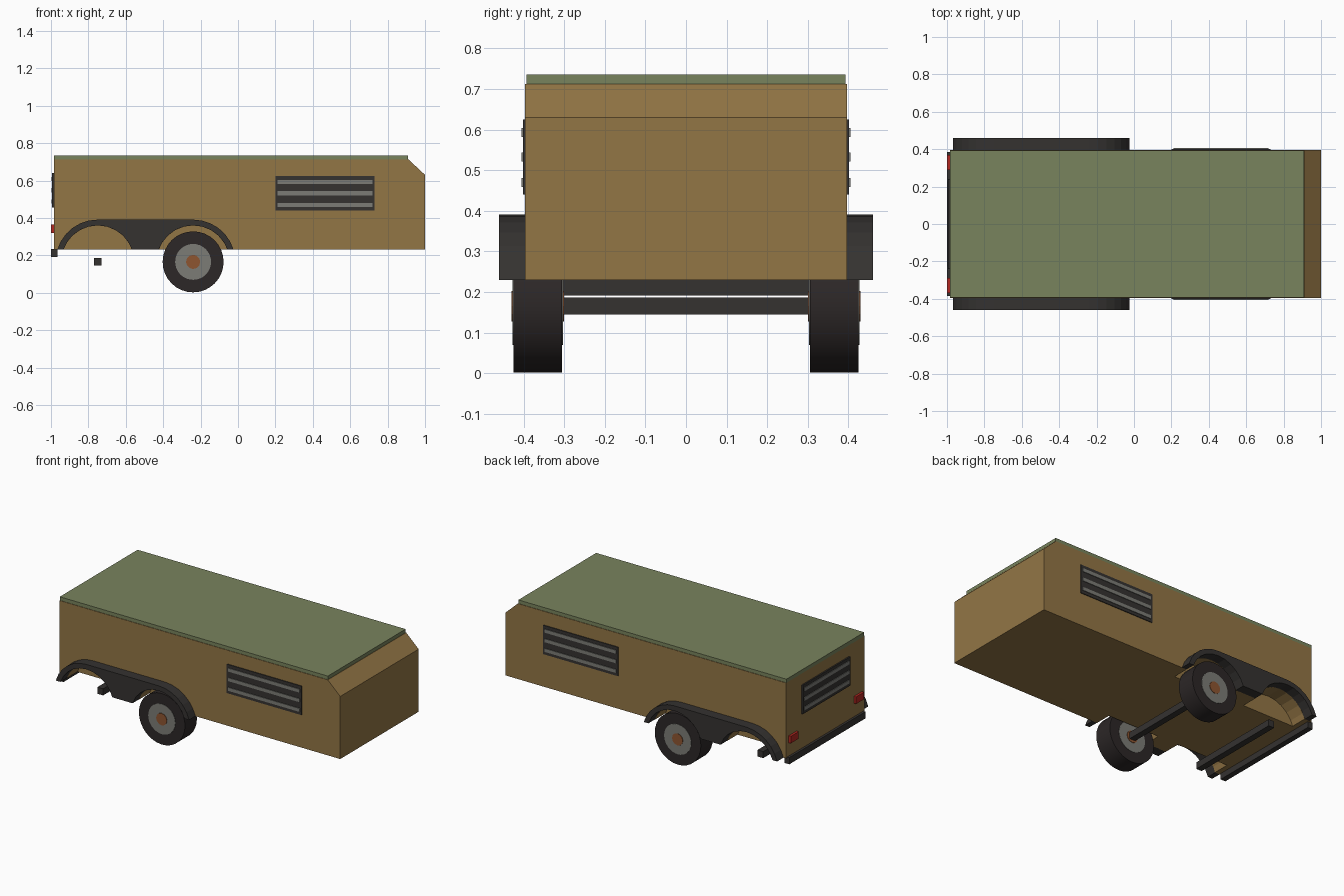
import bpy, bmesh, math
from mathutils import Matrix

if "Cube" in bpy.data.objects:
    bpy.data.objects.remove(bpy.data.objects["Cube"])


def mat(name, c):
    m = bpy.data.materials.new(name)
    m.diffuse_color = (*c, 1)
    m.use_nodes = True
    m.node_tree.nodes["Principled BSDF"].inputs["Base Color"].default_value = m.diffuse_color
    return m


TAN = mat("tan_paint", (0.29, 0.18, 0.06))
GREEN = mat("green_roof", (0.19, 0.23, 0.11))
DARK = mat("dark_trim", (0.035, 0.032, 0.03))
RUBBER = mat("rubber", (0.025, 0.02, 0.02))
GREY = mat("grey_metal", (0.2, 0.2, 0.18))
RED = mat("red_lens", (0.45, 0.02, 0.015))
RUST = mat("orange_hub", (0.27, 0.09, 0.03))


def finish(bm, name, m):
    bmesh.ops.recalc_face_normals(bm, faces=bm.faces)
    me = bpy.data.meshes.new(name)
    bm.to_mesh(me)
    bm.free()
    ob = bpy.data.objects.new(name, me)
    bpy.context.collection.objects.link(ob)
    if m:
        me.materials.append(m)
    return ob


def box(name, x, y, z, m):
    bm = bmesh.new()
    bmesh.ops.create_cube(bm, size=1)
    for v in bm.verts:
        v.co = [(r[0] + r[1]) / 2 + c * (r[1] - r[0]) for r, c in zip((x, y, z), v.co)]
    return finish(bm, name, m)


def extrude(name, pts, y0, y1, m):
    bm = bmesh.new()
    f = bm.faces.new([bm.verts.new((x, y0, z)) for x, z in pts])
    g = bmesh.ops.extrude_face_region(bm, geom=[f])["geom"]
    for v in g:
        if isinstance(v, bmesh.types.BMVert):
            v.co.y = y1
    return finish(bm, name, m)


def disc(name, x, z, r, y0, y1, m, n=32):
    bm = bmesh.new()
    bmesh.ops.create_cone(bm, cap_ends=True, segments=n, radius1=r, radius2=r, depth=abs(y1 - y0))
    bm.transform(Matrix.Translation((x, (y0 + y1) / 2, z)) @ Matrix.Rotation(math.pi / 2, 4, 'X'))
    return finish(bm, name, m)


def arc(cx, cz, r, a0, a1, n):
    return [(cx + r * math.cos(a0 + (a1 - a0) * i / n), cz + r * math.sin(a0 + (a1 - a0) * i / n))
            for i in range(n + 1)]


W, FLOOR, AXLE_Z = 0.396, 0.23, 0.165
REAR_X, FRONT_X = -0.75, -0.24

# body shell with wheel wells cut in
body = extrude("body", [(-0.985, FLOOR), (1, FLOOR), (1, 0.63), (0.912, 0.712), (-0.985, 0.712)], -W, W, TAN)
cutters = []
for s in (-1, 1):
    for cx in (REAR_X, FRONT_X):
        c = disc("well_cutter", cx, AXLE_Z, 0.195, s * 0.29, s * 0.5, TAN, 24)
        c.hide_render = True
        cutters.append(c)
        mod = body.modifiers.new("well", 'BOOLEAN')
        mod.operation, mod.solver, mod.object = 'DIFFERENCE', 'EXACT', c
bpy.context.view_layer.update()
body.data = bpy.data.meshes.new_from_object(body.evaluated_get(bpy.context.evaluated_depsgraph_get()))
body.modifiers.clear()
for c in cutters:
    bpy.data.objects.remove(c)

box("roof", (-0.985, 0.91), (-0.393, 0.393), (0.71, 0.735), GREEN)

# double-arch fender profile
ro, ri = 0.226, 0.195
ao, ai = math.asin((FLOOR - AXLE_Z) / ro), math.asin((FLOOR - AXLE_Z) / ri)
fender = (arc(REAR_X, AXLE_Z, ro, math.pi - ao, math.pi / 2, 6)
          + arc(FRONT_X, AXLE_Z, ro, math.pi / 2, ao, 6)
          + arc(FRONT_X, AXLE_Z, ri, ai, math.pi - ai, 10)
          + arc(REAR_X, AXLE_Z, ri, ai, math.pi - ai, 10))

for s, side in ((-1, "front"), (1, "back")):
    def ys(a, b):
        return tuple(sorted((s * a, s * b)))
    extrude("fender_" + side, fender, s * (W - 0.002), s * 0.46, DARK)
    # wheel
    disc("tyre_" + side, FRONT_X, AXLE_Z, 0.163, s * 0.305, s * 0.425, RUBBER)
    disc("rim_" + side, FRONT_X, AXLE_Z, 0.096, s * 0.303, s * 0.427, GREY)
    disc("hub_" + side, FRONT_X, AXLE_Z, 0.038, s * 0.30, s * 0.43, RUST, 12)
    # side vent with slats
    box("side_vent_" + side, (0.2, 0.73), ys(0.39, 0.401), (0.44, 0.625), DARK)
    for z in (0.47, 0.532, 0.593):
        box("side_slat_" + side, (0.212, 0.718), ys(0.395, 0.405), (z - 0.011, z + 0.011), GREY)
    box("tail_lamp_" + side, (-1, -0.98), ys(0.29, 0.37), (0.32, 0.365), RED)

# rear vent and slats
box("rear_vent", (-0.994, -0.98), (-0.24, 0.24), (0.455, 0.64), DARK)
for z in (0.487, 0.548, 0.609):
    box("rear_slat", (-0.998, -0.985), (-0.228, 0.228), (z - 0.011, z + 0.011), GREY)

# axles and bumper
box("wheel_axle", (FRONT_X - 0.02, FRONT_X + 0.02), (-0.32, 0.32), (0.145, 0.187), DARK)
box("spare_axle", (REAR_X - 0.02, REAR_X + 0.02), (-0.32, 0.32), (0.145, 0.187), DARK)
box("bumper", (-1, -0.965), (-0.385, 0.385), (0.192, 0.235), DARK)

for ob in bpy.context.collection.objects:
    if ob.name.startswith(("tyre", "rim")):
        bpy.ops.object.select_all(action='DESELECT')
        ob.select_set(True)
        bpy.context.view_layer.objects.active = ob
        bpy.ops.object.shade_smooth_by_angle()
